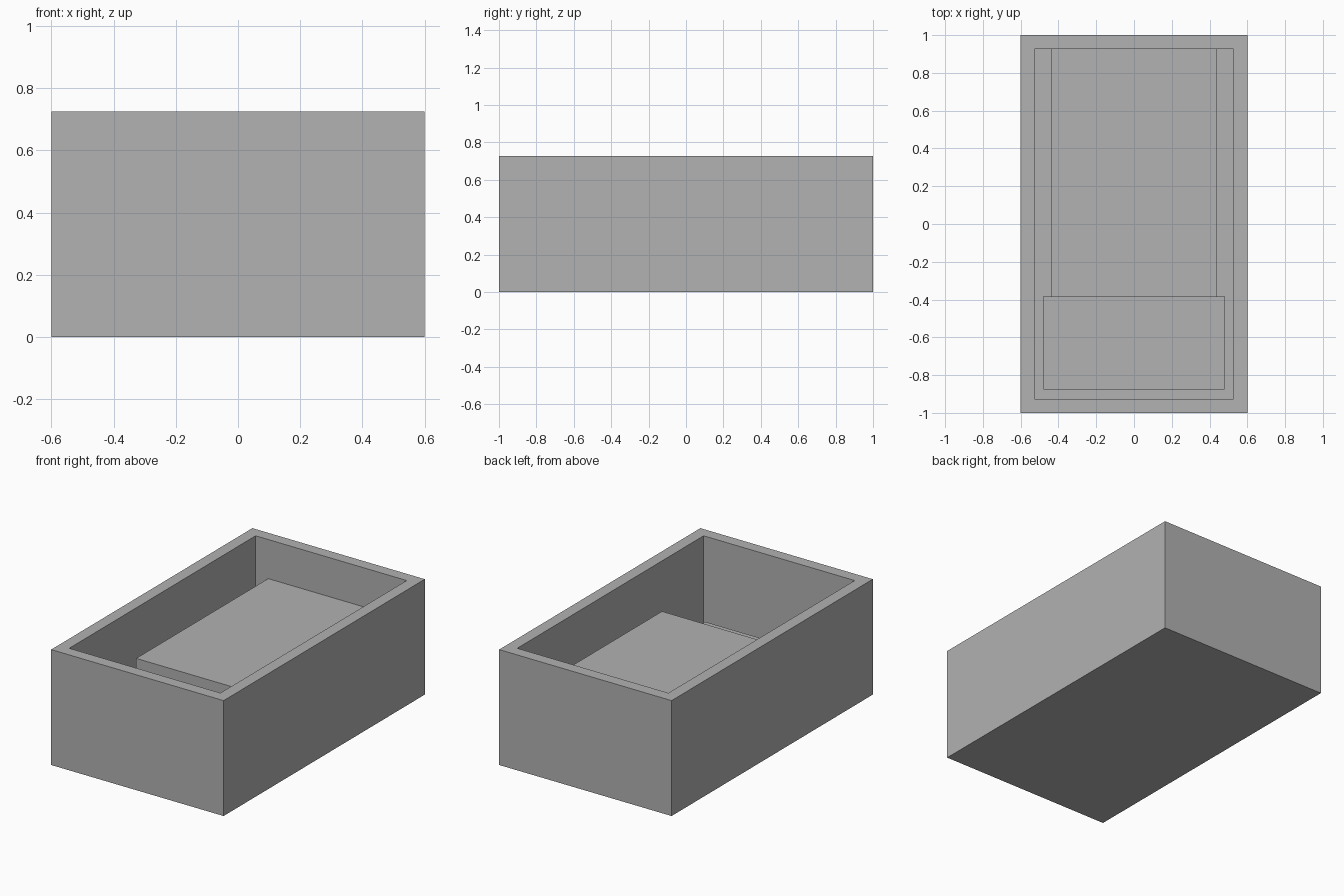
import bpy
import bmesh

cube = bpy.data.objects.get("Cube")
if cube:
    bpy.data.objects.remove(cube, do_unlink=True)

# Single plain grey
grey = bpy.data.materials.new("plain_grey")
grey.use_nodes = True
colour = (0.445, 0.445, 0.445, 1)
grey.diffuse_color = colour
grey.node_tree.nodes["Principled BSDF"].inputs["Base Color"].default_value = colour


def make_box(name, low, high, cavity=None):
    """Box between two corners; cavity = (wall, floor height) hollows it from the top."""
    bm = bmesh.new()
    bmesh.ops.create_cube(bm, size=1)
    for v in bm.verts:
        v.co = [l if c < 0 else h for c, l, h in zip(v.co, low, high)]
    if cavity:
        wall, floor = cavity
        bm.normal_update()
        top = [f for f in bm.faces if f.normal.z > 0.9]
        bmesh.ops.inset_region(bm, faces=top, thickness=wall, use_even_offset=True)
        # Push a new copy of the inset face down to form the inner walls
        result = bmesh.ops.extrude_discrete_faces(bm, faces=top)
        for v in result["faces"][0].verts:
            v.co.z = floor
    bmesh.ops.recalc_face_normals(bm, faces=bm.faces)
    mesh = bpy.data.meshes.new(name)
    bm.to_mesh(mesh)
    bm.free()
    mesh.materials.append(grey)
    obj = bpy.data.objects.new(name, mesh)
    bpy.context.collection.objects.link(obj)
    return obj


HEIGHT, WALL = 0.726, 0.074

# Open-topped outer case with its floor
make_box("open_case", (-0.6, -1, 0), (0.6, 1, HEIGHT), (WALL, WALL))

# Long raised block against the back wall
make_box("raised_block", (-0.438, -0.387, WALL), (0.438, 1 - WALL, 0.48))

# Low wider block in the front of the case
make_box("low_front_block", (-0.48, -0.875, WALL), (0.48, -0.38, 0.217))
